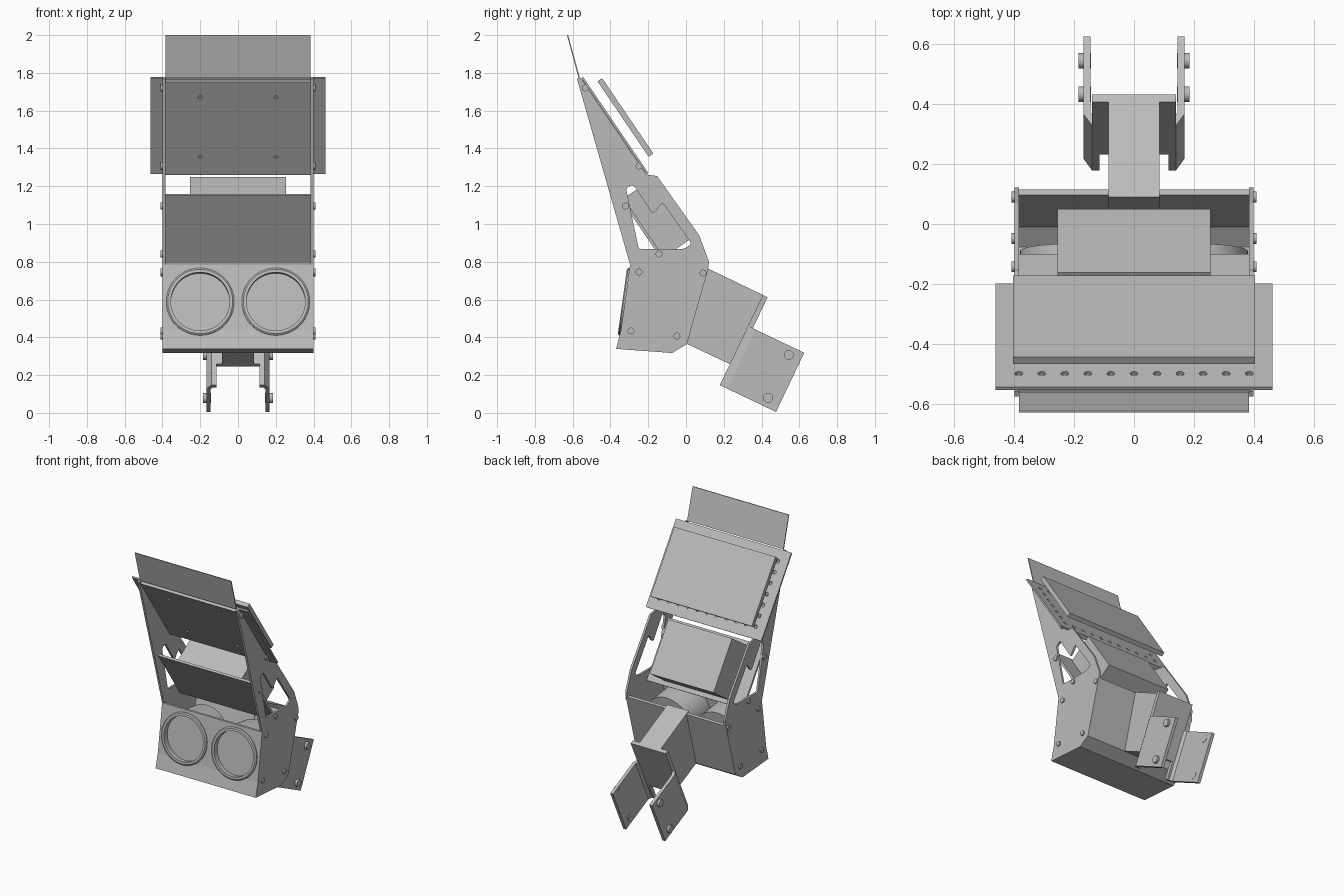
import bpy, bmesh, math
from mathutils import Matrix, Vector

if bpy.data.objects.get("Cube"):
    bpy.data.objects.remove(bpy.data.objects["Cube"])

grey = bpy.data.materials.new("plain_grey")
grey.use_nodes = True
grey.diffuse_color = (0.5, 0.5, 0.5, 1)
grey.node_tree.nodes["Principled BSDF"].inputs["Base Color"].default_value = (0.5, 0.5, 0.5, 1)

# Local frames in the side plane: the leaning panels and the drooping arm
SLOPE, OUT = Vector((0.562, -0.827)), Vector((0.827, 0.562))
ARM, UP = Vector((0.902, -0.431)), Vector((0.431, 0.902))


def finish(name, bm, smooth=False):
    bmesh.ops.recalc_face_normals(bm, faces=bm.faces)
    mesh = bpy.data.meshes.new(name)
    bm.to_mesh(mesh)
    bm.free()
    mesh.materials.append(grey)
    ob = bpy.data.objects.new(name, mesh)
    bpy.context.collection.objects.link(ob)
    if smooth:
        bpy.ops.object.select_all(action='DESELECT')
        ob.select_set(True)
        bpy.context.view_layer.objects.active = ob
        bpy.ops.object.shade_smooth_by_angle(angle=math.radians(35))
    return ob


def prism(name, pts, x0, x1, rounding=0):
    """Side profile of (y, z) points, extruded across x."""
    bm = bmesh.new()
    face = bm.faces.new([bm.verts.new((x0, y, z)) for y, z in pts])
    if rounding:
        bmesh.ops.bevel(bm, geom=bm.verts[:], offset=rounding, segments=4,
                        affect='VERTICES', profile=0.5)
    ext = bmesh.ops.extrude_face_region(bm, geom=bm.faces[:])
    moved = [g for g in ext["geom"] if isinstance(g, bmesh.types.BMVert)]
    bmesh.ops.translate(bm, verts=moved, vec=(x1 - x0, 0, 0))
    return finish(name, bm)


def slab(name, u, v, half, frame=(SLOPE, OUT)):
    """Box spanning u and v ranges of a local frame."""
    a, b = frame
    corners = [(u[0], v[0]), (u[1], v[0]), (u[1], v[1]), (u[0], v[1])]
    return prism(name, [a * s + b * t for s, t in corners], -half, half)


def rods(name, centres, axis, radius, length, segs=24):
    """Set of cylinders centred on points, sharing one axis."""
    bm = bmesh.new()
    turn = Vector((0, 0, 1)).rotation_difference(Vector(axis)).to_matrix().to_4x4()
    for c in centres:
        bmesh.ops.create_cone(bm, cap_ends=True, segments=segs, radius1=radius,
                              radius2=radius, depth=length,
                              matrix=Matrix.Translation(c) @ turn)
    return finish(name, bm, True)


def cut(ob, cutter):
    mod = ob.modifiers.new("cut", 'BOOLEAN')
    mod.operation = 'DIFFERENCE'
    mod.solver = 'EXACT'
    mod.object = cutter
    cutter.hide_render = True
    bpy.context.view_layer.update()
    dg = bpy.context.evaluated_depsgraph_get()
    mesh = bpy.data.meshes.new_from_object(ob.evaluated_get(dg))
    ob.modifiers.clear()
    ob.data = mesh
    bpy.data.objects.remove(cutter)


def on_slope(x, d, n):
    p = SLOPE * d + OUT * n
    return (x, p.x, p.y)


# Side plates with the notched window, and their bolts
outline = [(-0.577, 1.767), (-0.56, 1.777), (-0.21, 1.262), (-0.153, 1.254), (0.07, 0.94),
           (0.122, 0.8), (0.116, 0.757), (0.005, 0.365), (-0.074, 0.317),
           (-0.37, 0.339), (-0.344, 0.44), (-0.296, 0.785)]
window = [(-0.318, 1.19), (-0.28, 1.21), (-0.175, 1.05), (-0.125, 1.115),
          (0.03, 0.895), (-0.01, 0.868), (-0.25, 0.868)]
bolts = [(-0.534, 1.72), (-0.249, 1.307), (-0.32, 1.095), (-0.143, 0.841),
         (-0.249, 0.746), (-0.291, 0.434), (-0.048, 0.407), (0.09, 0.741)]
for side, s in (("left", 1), ("right", -1)):
    plate = prism(side + "_side_plate", outline, s * 0.385, s * 0.4)
    cut(plate, prism("window_cutter", window, s * 0.35, s * 0.45, 0.014))
    rods(side + "_side_bolts", [(s * 0.399, y, z) for y, z in bolts], (1, 0, 0), 0.018, 0.02)

# Lower housing: front, bottom and back wall in one bent sheet
outer = [(-0.296, 0.785), (-0.344, 0.44), (-0.37, 0.339), (-0.074, 0.317),
         (0.005, 0.365), (0.116, 0.76)]
inner = [(0.097, 0.765), (-0.01, 0.38), (-0.077, 0.335), (-0.348, 0.355),
         (-0.328, 0.44), (-0.28, 0.785)]
housing = prism("lower_housing", outer + inner, -0.385, 0.385)

# Two round drums set into the front wall, each with a raised rim
axis = Vector((0, 0.9905, -0.138))
centres = [Vector((s * 0.2, -0.323, 0.588)) for s in (-1, 1)]
cut(housing, rods("drum_cutter", centres, axis, 0.17, 0.1, 48))
turn = Vector((0, 0, 1)).rotation_difference(axis).to_matrix().to_4x4()
for side, c in zip(("right", "left"), centres):
    bm = bmesh.new()
    profile = [(0, 0.025), (0.156, 0.025), (0.156, -0.014), (0.172, -0.014),
               (0.18, -0.008), (0.18, 0.235), (0, 0.235)]
    vs = [bm.verts.new((r, 0, t)) for r, t in profile]
    es = [bm.edges.new(pair) for pair in zip(vs, vs[1:])]
    bmesh.ops.spin(bm, geom=vs + es, cent=(0, 0, 0), axis=(0, 0, 1),
                   angle=math.tau, steps=48, use_merge=True)
    bmesh.ops.remove_doubles(bm, verts=bm.verts[:], dist=0.0005)
    bm.transform(Matrix.Translation(c) @ turn)
    finish(side + "_drum", bm, True)

# Leaning middle panel with the equipment box on its back
slab("middle_panel", (-1.153, -0.717), (0.35, 0.366), 0.385)
slab("equipment_box", (-1.125, -0.748), (0.366, 0.568), 0.255)

# Upper panel with four screw holes
upper = slab("upper_panel", (-1.765, -1.17), (0.518, 0.538), 0.385)
cut(upper, rods("screw_cutter", [on_slope(x, d, 0.52) for x in (-0.2, 0.2)
                                 for d in (-1.667, -1.286)],
                (0, OUT.x, OUT.y), 0.011, 0.02, 16))

# Wide backing plate, perforated round its border
backing = slab("perforated_plate", (-1.777, -1.163), (0.538, 0.549), 0.462)
across = [-0.385 + 0.077 * i for i in range(11)]
down = [-1.697 + 0.0757 * i for i in range(7)]
border = [on_slope(x, d, 0.543) for i, x in enumerate(across) for j, d in enumerate(down)
          if i in (0, 10) or j in (0, 6)]
cut(backing, rods("border_cutter", border, (0, OUT.x, OUT.y), 0.013, 0.04, 16))

# Raised flat panel above the backing plate, and the thin top flap
slab("raised_panel", (-1.715, -1.233), (0.599, 0.629), 0.405)
prism("top_flap", [(-0.63, 2.0), (-0.624, 2.0), (-0.562, 1.775), (-0.569, 1.773)],
      -0.385, 0.385)

# Mounting arm and its end plate
arm_profile = [(0.09, 0.777), ARM * 0.1 + UP * 0.739, ARM * 0.1 + UP * 0.333, (-0.005, 0.37)]
prism("mounting_arm", arm_profile, -0.085, 0.085)
slab("arm_end_plate", (0.098, 0.126), (0.333, 0.739), 0.14, (ARM, UP))

# Flared bracket legs with bolts
leg = [(0.098, 0.115), (0.098, 0.14), (0.14, 0.168), (0.428, 0.168),
       (0.428, 0.145), (0.145, 0.145), (0.126, 0.13), (0.126, 0.115)]
for side, s in (("left", 1), ("right", -1)):
    bm = bmesh.new()
    low = ARM.to_3d() * 0
    verts = []
    for a, x in leg:
        p = ARM * a + UP * 0.21
        verts.append(bm.verts.new((s * x, p.x, p.y)))
    bm.faces.new(verts)
    ext = bmesh.ops.extrude_face_region(bm, geom=bm.faces[:])
    moved = [g for g in ext["geom"] if isinstance(g, bmesh.types.BMVert)]
    bmesh.ops.translate(bm, verts=moved, vec=(0, UP.x * 0.347, UP.y * 0.347))
    finish(side + "_bracket_leg", bm)
    rods(side + "_bracket_bolts", [(s * 0.164, y, z) for y, z in ((0.545, 0.307), (0.434, 0.079))],
         (1, 0, 0), 0.026, 0.042)
